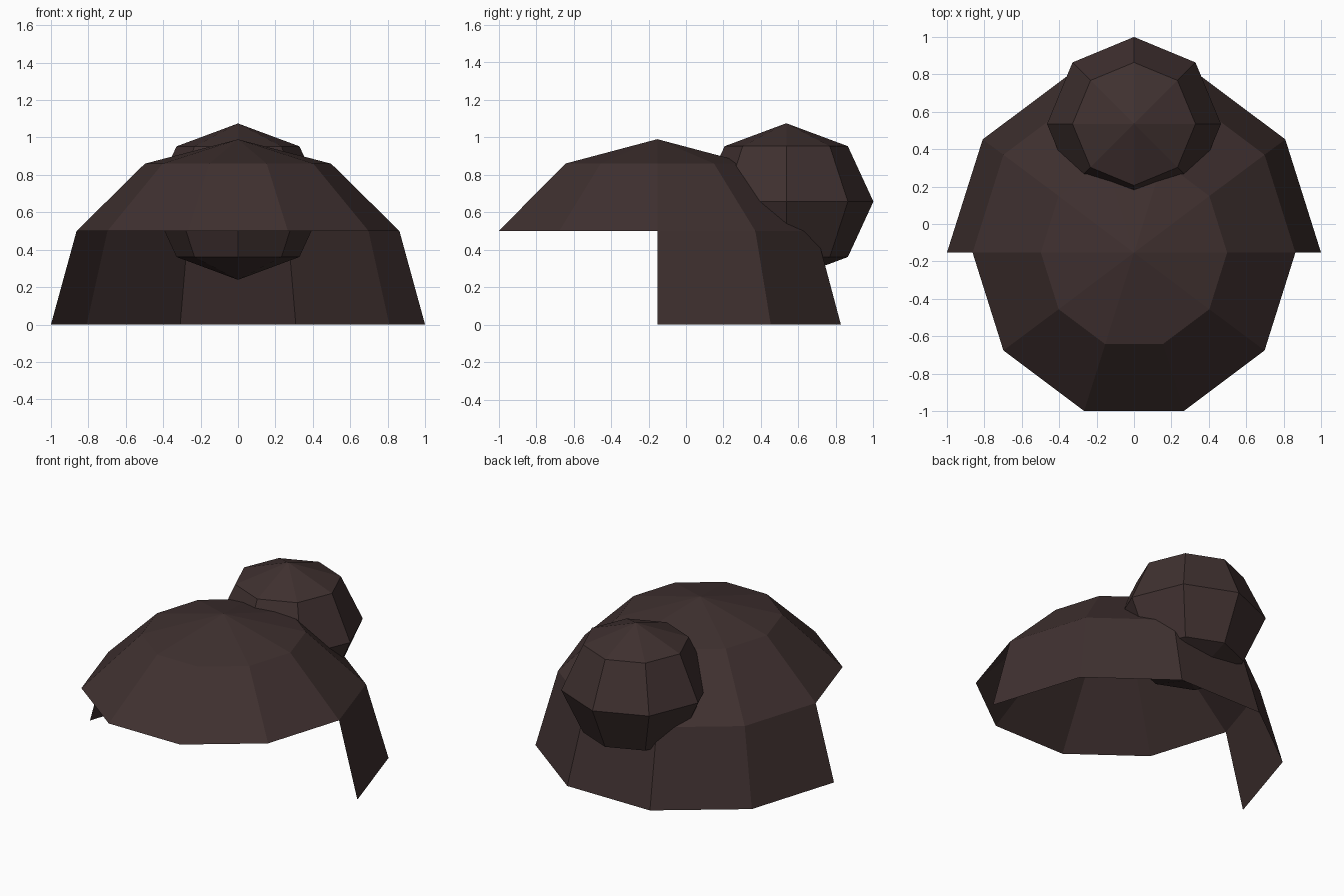
import bpy, bmesh, math

if "Cube" in bpy.data.objects:
    bpy.data.objects.remove(bpy.data.objects["Cube"])

hair = bpy.data.materials.new("dark_brown_hair")
hair.diffuse_color = (0.05, 0.03, 0.029, 1)
hair.use_nodes = True
hair.node_tree.nodes["Principled BSDF"].inputs["Base Color"].default_value = hair.diffuse_color


def finish(name, bm, location):
    mesh = bpy.data.meshes.new(name)
    bm.to_mesh(mesh)
    bm.free()
    mesh.materials.append(hair)
    obj = bpy.data.objects.new(name, mesh)
    obj.location = location
    bpy.context.collection.objects.link(obj)


def ring(bm, rx, ry, z, count):
    """Ring points every 36 degrees, starting on the +x side."""
    return [bm.verts.new((rx * math.cos(i * math.pi / 5),
                          ry * math.sin(i * math.pi / 5), z)) for i in range(count)]


# Hair cap: open ten-sided dome with a flared skirt around the back half
bm = bmesh.new()
apex = bm.verts.new((0, 0, 0.99))
crown = ring(bm, 0.498, 0.515, 0.86, 10)
brim = ring(bm, 0.863, 0.89, 0.5, 10)
hem = ring(bm, 1.0, 1.03, 0.0, 6)
for i in range(10):
    j = (i + 1) % 10
    bm.faces.new((apex, crown[i], crown[j]))
    bm.faces.new((crown[i], brim[i], brim[j], crown[j]))
for i in range(5):
    bm.faces.new((brim[i], hem[i], hem[i + 1], brim[i + 1]))
finish("hair_cap", bm, (0, -0.153, 0))

# Bun: faceted ball set into the back of the cap
bm = bmesh.new()
bmesh.ops.create_uvsphere(bm, u_segments=8, v_segments=4, radius=1)
bmesh.ops.scale(bm, vec=(0.465, 0.465, 0.418), verts=bm.verts)
finish("hair_bun", bm, (0, 0.535, 0.657))
